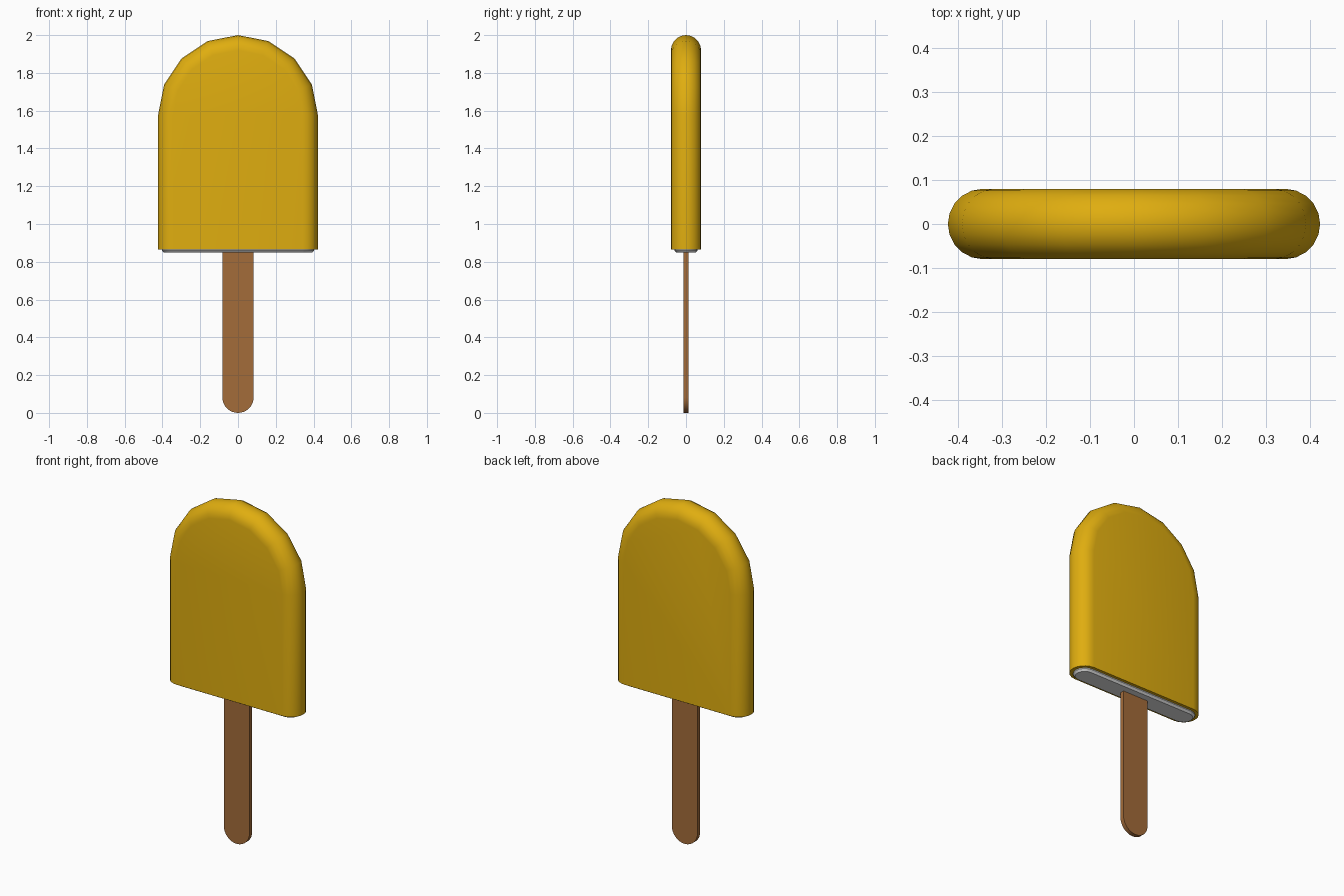
import bpy, bmesh, math
from math import sin, cos, pi

if "Cube" in bpy.data.objects:
    bpy.data.objects.remove(bpy.data.objects["Cube"])


def material(name, rgb):
    m = bpy.data.materials.new(name)
    m.diffuse_color = (*rgb, 1)
    m.use_nodes = True
    m.node_tree.nodes["Principled BSDF"].inputs["Base Color"].default_value = m.diffuse_color
    return m


ICE = material("mango yellow", (0.74, 0.42, 0.005))
CREAM = material("white filling", (0.8, 0.8, 0.8))
WOOD = material("brown wood", (0.37, 0.15, 0.042))


def finish(bm, name, mat):
    bmesh.ops.recalc_face_normals(bm, faces=bm.faces)
    me = bpy.data.meshes.new(name)
    bm.to_mesh(me)
    bm.free()
    ob = bpy.data.objects.new(name, me)
    bpy.context.collection.objects.link(ob)
    me.materials.append(mat)
    bpy.ops.object.select_all(action='DESELECT')
    ob.select_set(True)
    bpy.context.view_layer.objects.active = ob
    bpy.ops.object.shade_smooth_by_angle(angle=math.radians(40))
    return ob


def loft(name, rings, mat):
    """Skin closed rings of equal length and cap both ends."""
    bm = bmesh.new()
    vs = [[bm.verts.new(p) for p in r] for r in rings]
    n = len(rings[0])
    for a, b in zip(vs, vs[1:]):
        for i in range(n):
            j = (i + 1) % n
            bm.faces.new((a[i], a[j], b[j], b[i]))
    bm.faces.new(vs[0])
    bm.faces.new(vs[-1])
    return finish(bm, name, mat)


# ice body: arched outline, fully rounded across its thickness, flat bottom
R, T, BASE, SEG = 0.423, 0.08, 0.865, 10
bm = bmesh.new()
rings = []
for k in range(SEG + 1):
    t = -pi / 2 + pi * k / SEG
    r, y = R - T * (1 - cos(t)), T * sin(t)
    pts = [(r, BASE)]
    pts += [(r * cos(pi * i / 8), 2 - R + r * sin(pi * i / 8)) for i in range(9)]
    pts += [(-r, BASE)]
    rings.append([bm.verts.new((x, y, z)) for x, z in pts])
for a, b in zip(rings, rings[1:]):
    for i in range(len(a) - 1):
        bm.faces.new((a[i], a[i + 1], b[i + 1], b[i]))
bm.faces.new(rings[0])
bm.faces.new(rings[-1])
bm.faces.new([r[0] for r in rings] + [r[-1] for r in reversed(rings)])
finish(bm, "ice_body", ICE)


# filling showing under the body: rounded slab with a chamfered lower edge
def stadium(half, rad, z):
    out = []
    for side in (0, 1):
        for i in range(9):
            a = -pi / 2 + pi * side + pi * i / 8
            cx = (half - rad) * (1 - 2 * side)
            out.append((cx + rad * cos(a), rad * sin(a), z))
    return out


loft("filling", [stadium(0.403, 0.062, 0.90), stadium(0.403, 0.062, 0.859),
                 stadium(0.392, 0.051, 0.848)], CREAM)

# flat wooden stick with a round lower end
W, H = 0.083, 0.0125
outline = [(W, 0.95)]
outline += [(W * cos(-pi * i / 16), W + W * sin(-pi * i / 16)) for i in range(17)]
outline += [(-W, 0.95)]
loft("stick", [[(x, y, z) for x, z in outline] for y in (-H, H)], WOOD)
